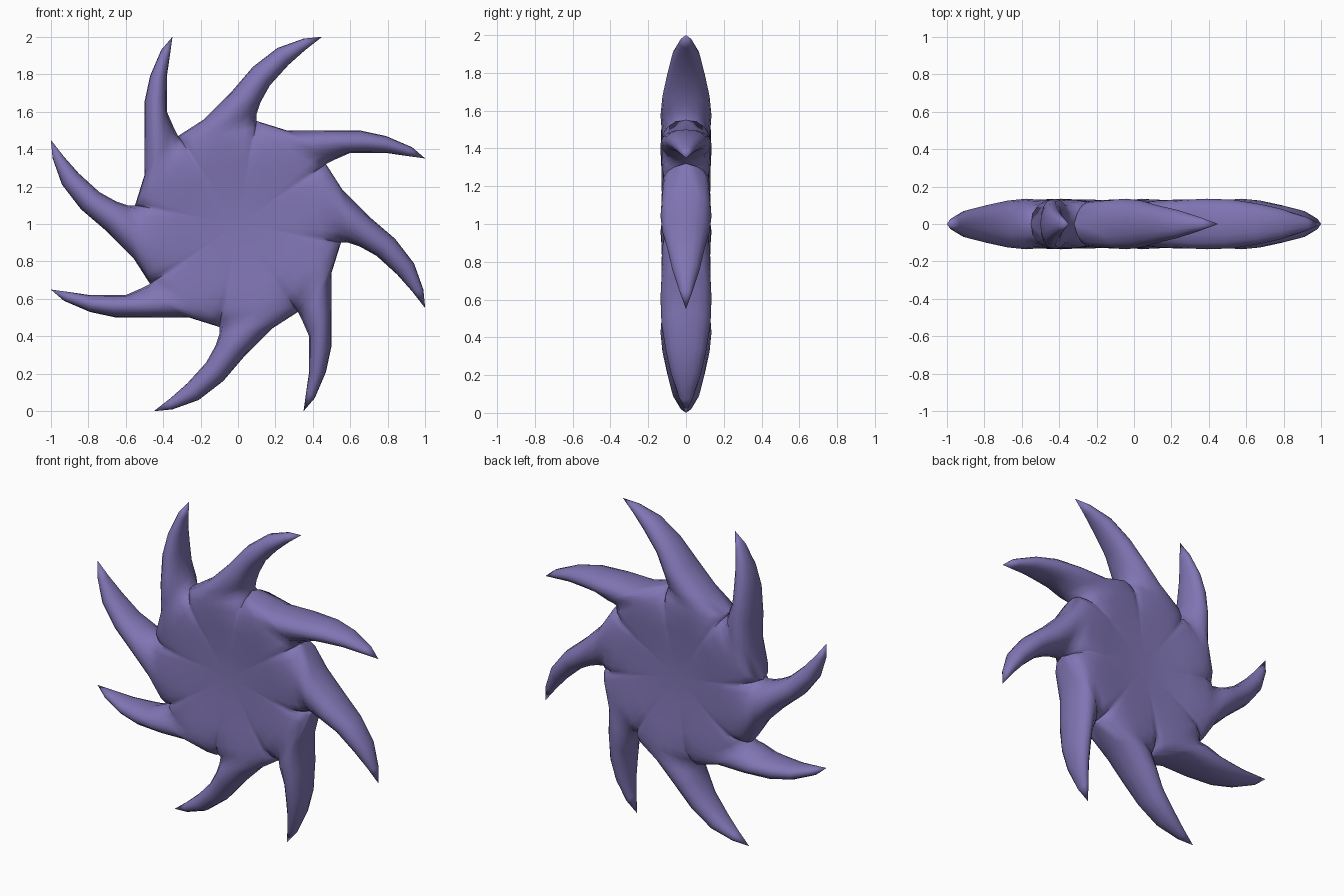
import bpy, bmesh, math

if "Cube" in bpy.data.objects:
    bpy.data.objects.remove(bpy.data.objects["Cube"])

SEG = 8  # segments across each half arm
# Stations along an arm: left x, left z, right x, right z, half thickness
ARM_A = [(-.55, .10, -.32, .47, .130), (-.50, .26, -.345, .52, .135),
         (-.50, .46, -.38, .60, .130), (-.50, .65, -.38, .69, .107),
         (-.47, .79, -.38, .79, .080), (-.41, .93, -.365, .89, .040),
         (-.35, 1.0, -.35, 1.0, 0)]
ARM_B = [(-.32, .47, .10, .55, .130), (-.18, .56, .10, .59, .135),
         (-.04, .70, .12, .65, .125), (.08, .84, .17, .74, .100),
         (.21, .94, .27, .85, .073), (.35, .99, .36, .93, .035),
         (.45, 1.0, .45, 1.0, 0)]
# Shallow dished hub: scale of the base row, blend to hub height, hub height
HUB = [(0, 1, .098), (.3, 1, .103), (.6, 1, .118), (.82, .85, .130), (.93, .5, .132)]


def cross_row(station):
    lx, lz, rx, rz, h = station
    row = []
    for i in range(SEG + 1):
        a = math.pi * i / SEG
        t = (1 - math.cos(a)) / 2
        row.append((lx + (rx - lx) * t, h * max(0, math.sin(a)) ** .85, lz + (rz - lz) * t))
    return row


def add_arm(bm, stations, quarter, side):
    base = cross_row(stations[0])
    rows = [[(x * s, y + (hub - y) * k, z * s) for x, y, z in base] for s, k, hub in HUB]
    rows += [cross_row(st) for st in stations]
    c, s = [(1, 0), (0, 1), (-1, 0), (0, -1)][quarter]
    grid = [[bm.verts.new((x * c - z * s, y * side, x * s + z * c + 1))
             for x, y, z in row] for row in rows]
    for r0, r1 in zip(grid, grid[1:]):
        for i in range(SEG):
            bm.faces.new((r0[i], r0[i + 1], r1[i + 1], r1[i]))


# Eight curved arms and the hub as one welded skin, front and back
bm = bmesh.new()
for quarter in range(4):
    for side in (-1, 1):
        for arm in (ARM_A, ARM_B):
            add_arm(bm, arm, quarter, side)
bmesh.ops.remove_doubles(bm, verts=bm.verts[:], dist=.0005)
bmesh.ops.dissolve_degenerate(bm, edges=bm.edges[:], dist=.0001)
bmesh.ops.recalc_face_normals(bm, faces=bm.faces[:])
mesh = bpy.data.meshes.new("swirl_star")
bm.to_mesh(mesh)
bm.free()

star = bpy.data.objects.new("swirl_star", mesh)
bpy.context.collection.objects.link(star)
mat = bpy.data.materials.new("violet")
mat.diffuse_color = (.22, .18, .46, 1)
mat.use_nodes = True
mat.node_tree.nodes["Principled BSDF"].inputs["Base Color"].default_value = mat.diffuse_color
mesh.materials.append(mat)
bpy.context.view_layer.objects.active = star
star.select_set(True)
bpy.ops.object.shade_smooth_by_angle(angle=math.radians(60))
